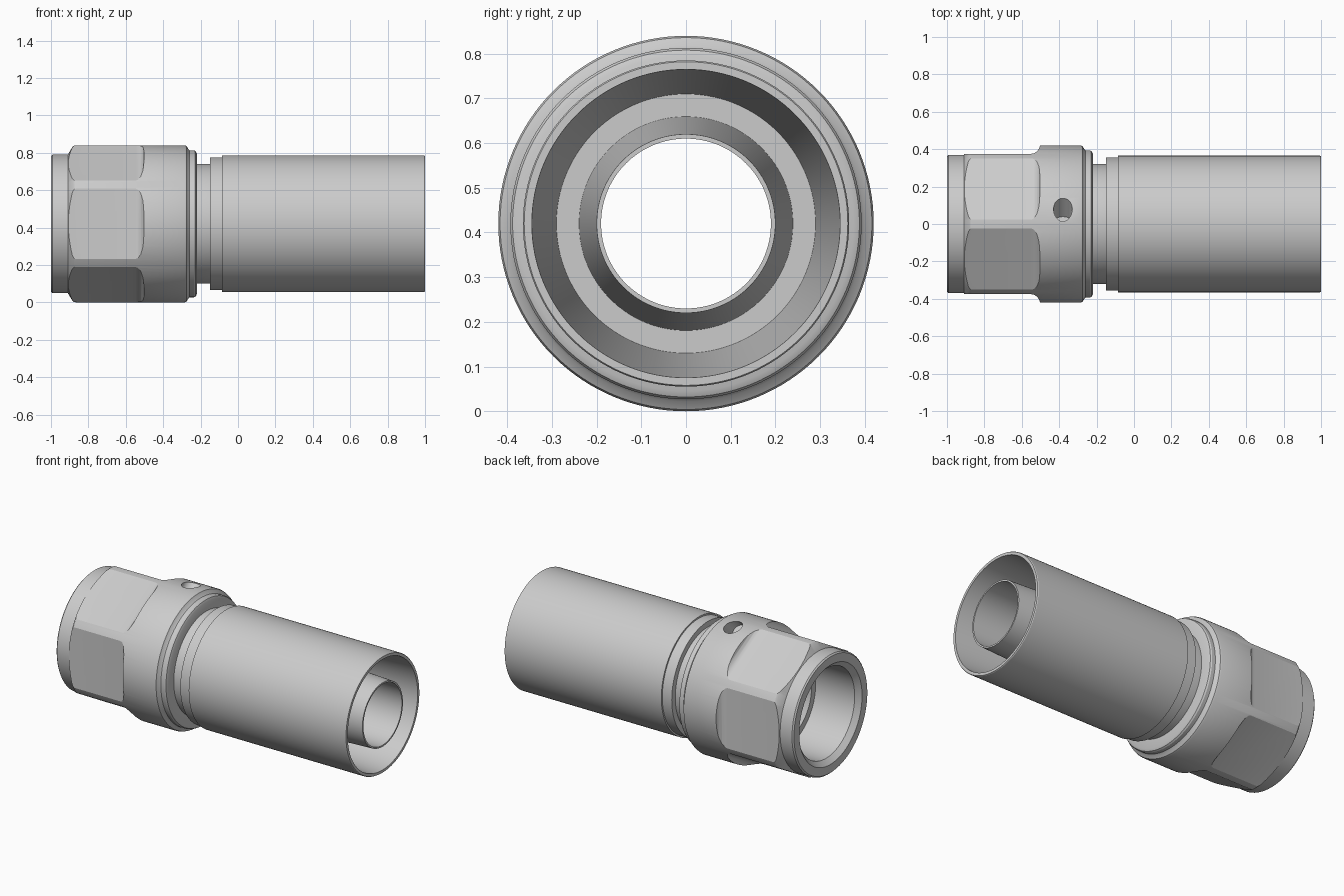
import bpy, bmesh, math
from mathutils import Matrix, Vector

if "Cube" in bpy.data.objects:
    bpy.data.objects.remove(bpy.data.objects["Cube"])

AXIS_Z = 0.42
SEG = 128


def finish(name, bm):
    bmesh.ops.recalc_face_normals(bm, faces=bm.faces)
    me = bpy.data.meshes.new(name)
    bm.to_mesh(me)
    bm.free()
    ob = bpy.data.objects.new(name, me)
    bpy.context.collection.objects.link(ob)
    return ob


def select(ob):
    bpy.ops.object.select_all(action='DESELECT')
    ob.select_set(True)
    bpy.context.view_layer.objects.active = ob


def smooth(ob):
    select(ob)
    bpy.ops.object.shade_smooth_by_angle(angle=math.radians(25))


def lathe(name, profile):
    """Revolve a closed (x, radius) loop around the fitting axis."""
    bm = bmesh.new()
    rings = []
    for i in range(SEG):
        a = 2 * math.pi * i / SEG
        rings.append([bm.verts.new((x, r * math.sin(a), AXIS_Z + r * math.cos(a)))
                      for x, r in profile])
    n = len(profile)
    for i in range(SEG):
        p, q = rings[i], rings[(i + 1) % SEG]
        for j in range(n):
            k = (j + 1) % n
            bm.faces.new((p[j], p[k], q[k], q[j]))
    return finish(name, bm)


def cut(ob, cutter):
    cutter.hide_render = True
    mod = ob.modifiers.new("cut", 'BOOLEAN')
    mod.operation = 'DIFFERENCE'
    mod.solver = 'EXACT'
    mod.object = cutter
    select(ob)
    bpy.ops.object.modifier_apply(modifier=mod.name)
    bpy.data.objects.remove(cutter)


# Swivel nut body
nut = lathe("swivel_nut", [
    (-1.0, 0.31), (-1.0, 0.362), (-0.992, 0.37), (-0.91, 0.37), (-0.885, 0.412),
    (-0.875, 0.419), (-0.86, 0.42), (-0.285, 0.42), (-0.275, 0.416), (-0.264, 0.398),
    (-0.258, 0.393), (-0.235, 0.393), (-0.226, 0.388), (-0.22, 0.375),
    (-0.22, 0.28), (-0.97, 0.28)])

# Six wrench flats, with a flared end towards the round collar
flat = [(-1.1, 0.375), (-0.55, 0.375), (-0.535, 0.378), (-0.52, 0.387),
        (-0.508, 0.402), (-0.5, 0.425), (-0.5, 0.5), (-1.1, 0.5)]
bm = bmesh.new()
for i in range(6):
    a = math.radians(30 + 60 * i) + math.radians(60)
    radial = Vector((0, math.sin(a), math.cos(a)))
    tangent = Vector((0, math.cos(a), -math.sin(a)))
    ends = []
    for s in (-0.213, 0.213):
        ends.append([bm.verts.new(Vector((x, 0, AXIS_Z)) + radial * r + tangent * s)
                     for x, r in flat])
    p, q = ends
    bm.faces.new(p)
    bm.faces.new(q[::-1])
    for j in range(len(flat)):
        k = (j + 1) % len(flat)
        bm.faces.new((p[j], p[k], q[k], q[j]))
cut(nut, finish("flat_cutter", bm))

# Slanted retaining wire hole in the collar
bm = bmesh.new()
direction = Vector((0, math.cos(math.radians(42)), math.sin(math.radians(42))))
mat = (Matrix.Translation(Vector((-0.38, 0.08, 0.832)) + direction * 0.04)
       @ direction.to_track_quat('Z', 'Y').to_matrix().to_4x4())
bmesh.ops.create_cone(bm, cap_ends=True, segments=32, radius1=0.05, radius2=0.05,
                      depth=0.28, matrix=mat)
cut(nut, finish("hole_cutter", bm))
smooth(nut)

# Inner stem: seat inside the nut, neck, and tapered hose tail
smooth(lathe("stem", [
    (-0.70, 0.285), (-0.70, 0.24), (-0.64, 0.19), (1.0, 0.19), (1.0, 0.20),
    (-0.02, 0.24), (-0.02, 0.30), (-0.12, 0.32), (-0.24, 0.32), (-0.24, 0.285)]))

# Crimp ferrule around the hose tail
smooth(lathe("ferrule", [
    (-0.15, 0.30), (-0.15, 0.355), (-0.085, 0.355), (-0.085, 0.365), (0.995, 0.365),
    (1.0, 0.362), (1.0, 0.345), (0.0, 0.29), (0.0, 0.225), (-0.05, 0.225)]))
